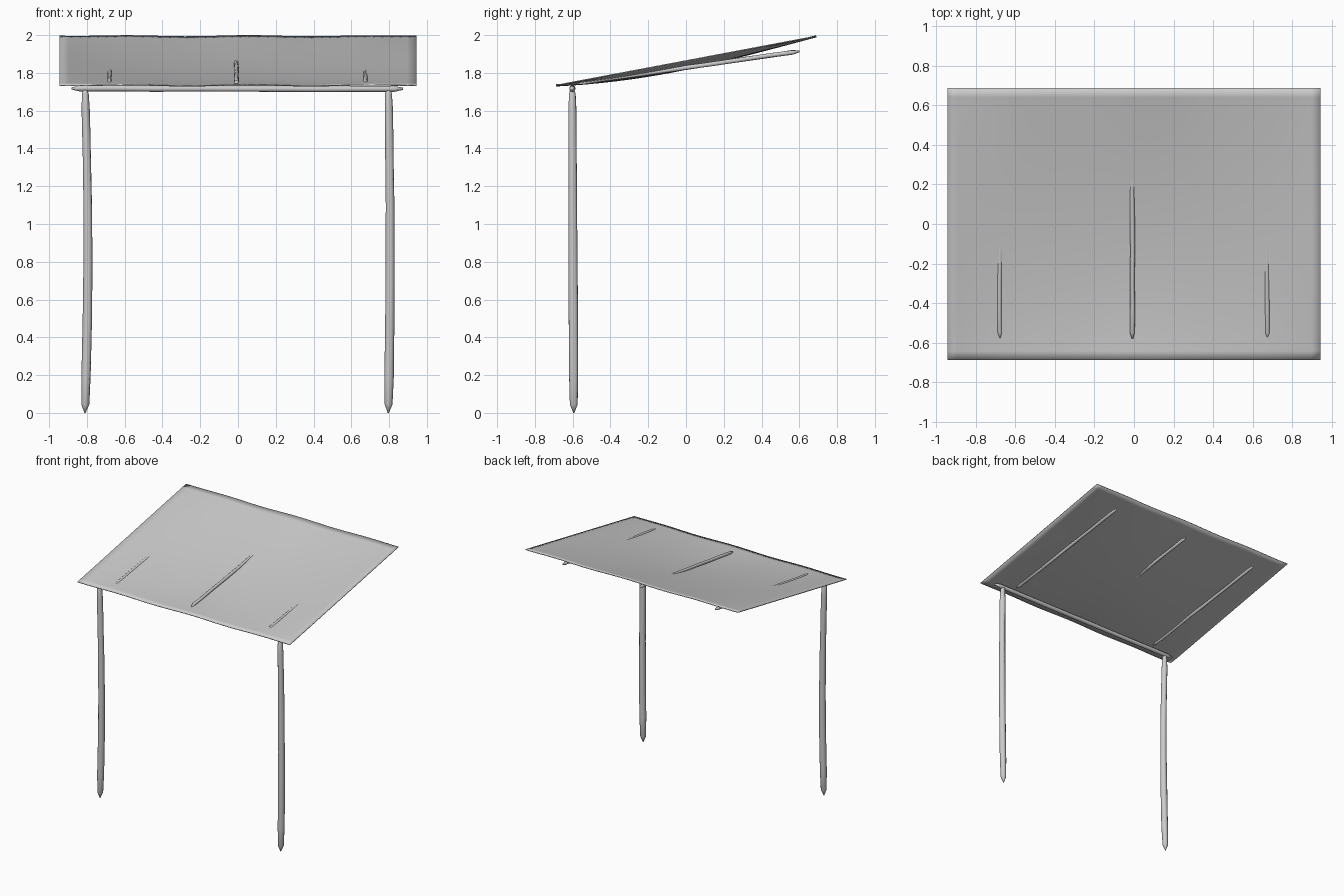
import bpy, bmesh, math, random
from mathutils import Vector

if "Cube" in bpy.data.objects:
    bpy.data.objects.remove(bpy.data.objects["Cube"])

random.seed(4)


def finish(name, bm):
    bmesh.ops.recalc_face_normals(bm, faces=bm.faces)
    me = bpy.data.meshes.new(name)
    bm.to_mesh(me)
    bm.free()
    ob = bpy.data.objects.new(name, me)
    bpy.context.collection.objects.link(ob)
    for p in me.polygons:
        p.use_smooth = True
    return ob


def pole(name, path, sides=10):
    """Whittled stick through (x, y, z, radius) stations, closed at both ends."""
    bm = bmesh.new()
    pts = [Vector(p[:3]) for p in path]
    axis = (pts[-1] - pts[0]).normalized()
    ref = Vector((0, 1, 0)) if abs(axis.y) < 0.5 else Vector((0, 0, 1))
    u = axis.cross(ref).normalized()
    w = axis.cross(u)
    rings = []
    for c, p in zip(pts, path):
        ring = []
        for i in range(sides):
            a = 2 * math.pi * i / sides
            r = p[3] * random.uniform(0.96, 1.04)
            ring.append(bm.verts.new(c + (u * math.cos(a) + w * math.sin(a)) * r))
        rings.append(ring)
    for a, b in zip(rings, rings[1:]):
        for i in range(sides):
            j = (i + 1) % sides
            bm.faces.new((a[i], a[j], b[j], b[i]))
    bm.faces.new(rings[0])
    bm.faces.new(rings[-1])
    return finish(name, bm)


def straight_pole(name, a, b, r, wobble=0.002, n=8):
    """Thin stick between two points with tapered ends."""
    a, b = Vector(a), Vector(b)
    path = []
    for t in [0, 0.025] + [k / n for k in range(1, n)] + [0.97, 1]:
        p = a.lerp(b, t)
        p.x += random.uniform(-wobble, wobble)
        p.z += random.uniform(-wobble, wobble) * 0.5
        path.append((*p, r * 0.35 if t in (0, 1) else r))
    return pole(name, path)


# Two upright posts, sharpened at the ground
for name, s, x0, bow in (("left_post", -1, -0.81, 0.016), ("right_post", 1, 0.796, 0.010)):
    stations = ((0, 0.003), (0.045, 0.021), (0.2, 0.025), (0.5, 0.025), (0.8, 0.024),
                (1.1, 0.023), (1.35, 0.022), (1.6, 0.022), (1.69, 0.018), (1.715, 0.010))
    pole(name, [(x0 + bow * math.sin(math.pi * min(z / 1.72, 1)),
                 -0.594 - 0.008 * z / 1.72, z, r) for z, r in stations])

# Front crossbeam resting on the posts
straight_pole("front_crossbeam", (-0.88, -0.602, 1.718), (0.875, -0.602, 1.715), 0.016)

# Three rafters carrying the cover
for name, x in (("left_rafter", -0.68), ("middle_rafter", -0.008), ("right_rafter", 0.675)):
    straight_pole(name, (x, -0.58, 1.745), (x, 0.6, 1.914), 0.012)

# Sagging cloth cover
bm = bmesh.new()
bmesh.ops.create_grid(bm, x_segments=40, y_segments=30, size=1)
for v in bm.verts:
    u, t = v.co.x, v.co.y
    sag = 0.045 * (1 - u * u) * (1 - t * t) * (1 - 0.25 * t)
    ripple = 0.003 * math.sin(9 * u + 1) * t * t * (1 - u ** 4)
    v.co = (0.944 * u, 0.689 * t, 1.864 + 0.13 * t - sag + ripple)
cover = finish("roof_cover", bm)
mod = cover.modifiers.new("thickness", 'SOLIDIFY')
mod.thickness = 0.006
mod.offset = 0
